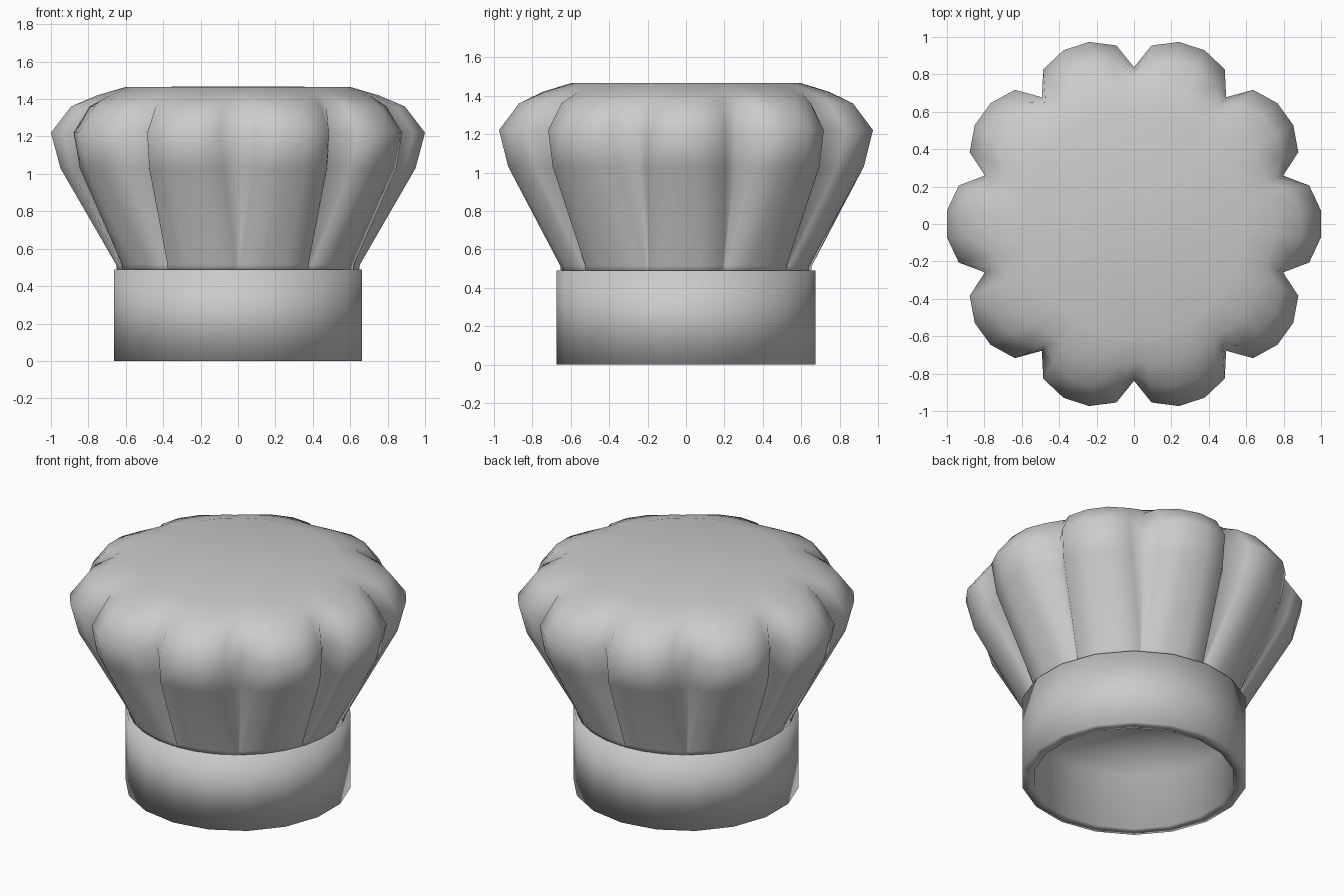
import bpy, bmesh
from math import sin, cos, radians

if "Cube" in bpy.data.objects:
    bpy.data.objects.remove(bpy.data.objects["Cube"])


def finish(bm, name):
    bmesh.ops.recalc_face_normals(bm, faces=bm.faces)
    mesh = bpy.data.meshes.new(name)
    bm.to_mesh(mesh)
    bm.free()
    obj = bpy.data.objects.new(name, mesh)
    bpy.context.collection.objects.link(obj)
    return obj


def bridge(bm, a, b):
    n = len(a)
    return [bm.faces.new((a[i], a[(i + 1) % n], b[(i + 1) % n], b[i])) for i in range(n)]


# Head band: 18-sided hollow cup with a recessed flat ceiling
bm = bmesh.new()
rings = []
for r, z in [(0.60, 0.36), (0.60, 0.0), (0.673, 0.0), (0.673, 0.49), (0.60, 0.49)]:
    rings.append([bm.verts.new((r * cos(radians(90 + 20 * k)), r * sin(radians(90 + 20 * k)), z))
                  for k in range(18)])
for a, b in zip(rings, rings[1:]):
    bridge(bm, a, b)
bm.faces.new(rings[0])
bm.faces.new(rings[-1])
for f in bm.faces:
    f.smooth = True
for e in bm.edges:
    e.smooth = e.calc_face_angle(0) < radians(30)
finish(bm, "head_band")

# Pleated puff: ten lobes, each with four rim points and one pleat point
# z, lobe middle radius, lobe edge radius, pleat radius, pleat half angle
PROFILE = [
    (0.48, 0.650, 0.650, 0.645, 0.8),
    (0.515, 0.655, 0.655, 0.640, 0.9),
    (1.03, 0.952, 0.918, 0.815, 4.9),
    (1.22, 1.0025, 0.959, 0.838, 5.6),
    (1.36, 0.895, 0.865, 0.805, 5.5),
    (1.42, 0.755, 0.748, 0.740, 5.5),
    (1.465, 0.600, 0.600, 0.600, 5.5),
]
bm = bmesh.new()
rings = []
for z, mid, edge, pleat, half in PROFILE:
    w = 18 - half
    section = [(-w, edge), (-w / 3, mid), (w / 3, mid), (w, edge), (18, pleat)]
    rings.append([bm.verts.new((r * cos(radians(36 * k + a)), r * sin(radians(36 * k + a)), z))
                  for k in range(10) for a, r in section])
for a, b in zip(rings, rings[1:]):
    bridge(bm, a, b)
bm.faces.new(rings[0])
centre = bm.verts.new((0, 0, 1.467))
top = rings[-1]
for i in range(50):
    bm.faces.new((top[i], top[(i + 1) % 50], centre))
for f in bm.faces:
    f.smooth = True

# Crisp creases along the pleat sides, the widest rim and the lower lip
pleat_floor = {v for ring in rings for v in ring[4::5]}
for e in bm.edges:
    if e.calc_face_angle(0) > radians(32) and not all(v in pleat_floor for v in e.verts):
        e.smooth = any(v in pleat_floor for v in e.verts) and e.verts[0].co.z > 0.6
finish(bm, "pleated_puff")
